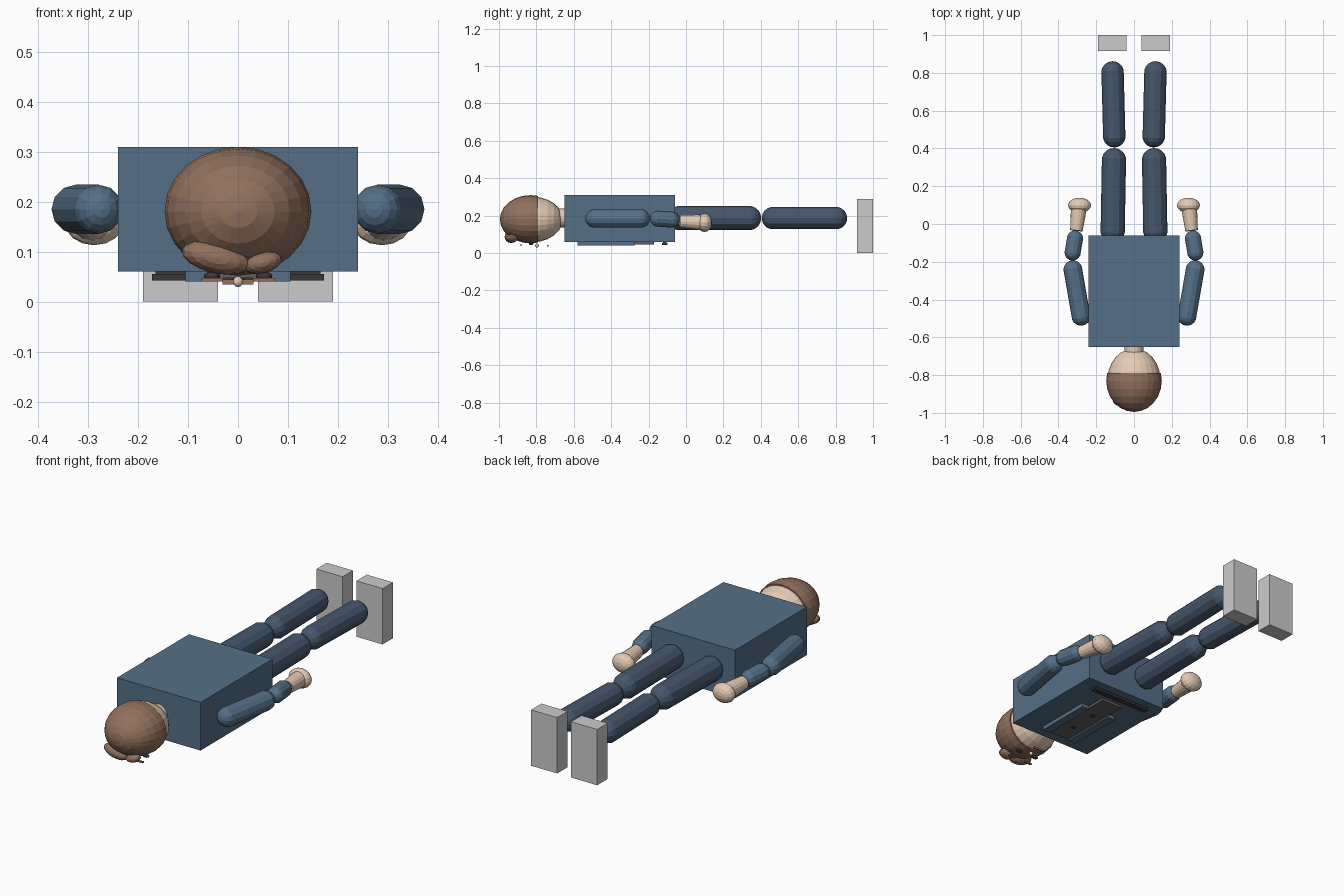
import bpy, bmesh, math
from mathutils import Vector, Matrix

if "Cube" in bpy.data.objects:
    bpy.data.objects.remove(bpy.data.objects["Cube"])


def material(name, rgb):
    m = bpy.data.materials.new(name)
    m.diffuse_color = (*rgb, 1)
    m.use_nodes = True
    m.node_tree.nodes["Principled BSDF"].inputs["Base Color"].default_value = m.diffuse_color
    return m


BLUE = material("jacket_blue", (0.09, 0.16, 0.24))
NAVY = material("trouser_navy", (0.06, 0.095, 0.15))
SKIN = material("skin", (0.78, 0.60, 0.46))
HAIR = material("hair_brown", (0.29, 0.165, 0.11))
DARK = material("dark", (0.04, 0.04, 0.045))
SHIRT = material("shirt_grey", (0.12, 0.12, 0.12))


def finish(name, bm, mat):
    bmesh.ops.recalc_face_normals(bm, faces=bm.faces[:])
    me = bpy.data.meshes.new(name)
    bm.to_mesh(me)
    bm.free()
    ob = bpy.data.objects.new(name, me)
    bpy.context.collection.objects.link(ob)
    if mat:
        me.materials.append(mat)
    return ob


def box(name, lo, hi, mat=None):
    lo, hi = Vector(lo), Vector(hi)
    bm = bmesh.new()
    bmesh.ops.create_cube(bm, size=1, matrix=Matrix.Translation((lo + hi) / 2)
                          @ Matrix.Diagonal((*(hi - lo), 1)))
    return finish(name, bm, mat)


def ball(name, center, radii, mat, tilt=0, seg=24, rings=12, cut=None):
    # sphere with its poles along y, optionally cut off beyond a y plane
    bm = bmesh.new()
    bmesh.ops.create_uvsphere(
        bm, u_segments=seg, v_segments=rings, radius=1,
        matrix=Matrix.Translation(center) @ Matrix.Rotation(tilt, 4, 'Y')
        @ Matrix.Diagonal((*radii, 1)) @ Matrix.Rotation(math.pi / 2, 4, 'X'))
    if cut is not None:
        bmesh.ops.bisect_plane(bm, geom=bm.verts[:] + bm.edges[:] + bm.faces[:],
                               plane_co=(0, cut, 0), plane_no=(0, 1, 0), clear_outer=True)
        bmesh.ops.holes_fill(bm, edges=[e for e in bm.edges if e.is_boundary])
    return finish(name, bm, mat)


def capsule(name, a, b, r, mat, seg=12):
    # sphere split at its equator; a and b are the outer tips
    a, b = Vector(a), Vector(b)
    half = (b - a).length / 2 - r
    bm = bmesh.new()
    bmesh.ops.create_uvsphere(bm, u_segments=seg, v_segments=9, radius=r)
    for v in bm.verts:
        v.co.z += half if v.co.z > 0 else -half
    rot = (b - a).to_track_quat('Z', 'Y').to_matrix().to_4x4()
    bm.transform(Matrix.Translation((a + b) / 2) @ rot)
    return finish(name, bm, mat)


def tube(name, a, b, r1, r2, mat, seg=16):
    a, b = Vector(a), Vector(b)
    bm = bmesh.new()
    bmesh.ops.create_cone(bm, cap_ends=True, segments=seg, radius1=r1, radius2=r2,
                          depth=(b - a).length)
    rot = (b - a).to_track_quat('Z', 'Y').to_matrix().to_4x4()
    bm.transform(Matrix.Translation((a + b) / 2) @ rot)
    return finish(name, bm, mat)


# torso, neck and head (lying face down, head towards -y)
box("torso", (-0.24, -0.65, 0.06), (0.24, -0.06, 0.31), BLUE)
tube("neck", (0, -0.70, 0.188), (0, -0.64, 0.188), 0.05, 0.05, SKIN)
ball("head", (0, -0.822, 0.18), (0.14, 0.163, 0.122), SKIN)
ball("hair_cap", (0, -0.83, 0.181), (0.147, 0.165, 0.129), HAIR, cut=-0.79)
ball("fringe_large", (-0.044, -0.935, 0.088), (0.07, 0.035, 0.031), HAIR,
     tilt=math.radians(13), seg=16, rings=8)
ball("fringe_small", (0.050, -0.93, 0.078), (0.039, 0.03, 0.021), HAIR,
     tilt=math.radians(-15), seg=16, rings=8)

# face details
ball("nose", (0, -0.797, 0.040), (0.010, 0.010, 0.011), SKIN, seg=12, rings=8)
box("mouth", (-0.031, -0.744, 0.034), (0.031, -0.735, 0.044), HAIR)

# shirt front, buttons and belt on the underside
box("shirt_front", (-0.06, -0.58, 0.047), (0.06, -0.17, 0.062), SHIRT)
for i, y in enumerate((-0.47, -0.32)):
    tube(f"button_{i + 1}", (0, y, 0.041), (0, y, 0.05), 0.011, 0.011, DARK, seg=12)
box("belt", (-0.172, -0.128, 0.042), (0.172, -0.098, 0.055), DARK)
box("belt_backing", (-0.165, -0.122, 0.053), (0.165, -0.104, 0.062), DARK)

for s, side in ((-1, "left"), (1, "right")):
    # eyes, brows and lapels
    ball(f"{side}_eye", (s * 0.052, -0.828, 0.051), (0.017, 0.012, 0.009), DARK,
         seg=12, rings=8)
    box(f"{side}_brow", (s * 0.052 - 0.022, -0.888, 0.040),
        (s * 0.052 + 0.022, -0.878, 0.047), HAIR)
    box(f"{side}_lapel", (s * 0.083 - 0.022, -0.58, 0.040),
        (s * 0.083 + 0.022, -0.275, 0.062), BLUE)
    # legs and feet
    capsule(f"{side}_thigh", (s * 0.114, -0.10, 0.187), (s * 0.105, 0.402, 0.187), 0.065, NAVY)
    capsule(f"{side}_shin", (s * 0.103, 0.405, 0.187), (s * 0.115, 0.862, 0.187), 0.06, NAVY)
    box(f"{side}_foot", (s * 0.115 - 0.075, 0.915, 0), (s * 0.115 + 0.075, 1.0, 0.29))
    # arms and hands
    capsule(f"{side}_upper_arm", (s * 0.272, -0.538, 0.185), (s * 0.332, -0.193, 0.185), 0.05, BLUE)
    capsule(f"{side}_forearm", (s * 0.332, -0.193, 0.187), (s * 0.305, -0.035, 0.176), 0.043, BLUE)
    tube(f"{side}_wrist", (s * 0.305, -0.035, 0.170), (s * 0.292, 0.085, 0.164), 0.033, 0.042, SKIN)
    ball(f"{side}_hand", (s * 0.288, 0.099, 0.163), (0.061, 0.04, 0.05), SKIN, seg=16, rings=8)
